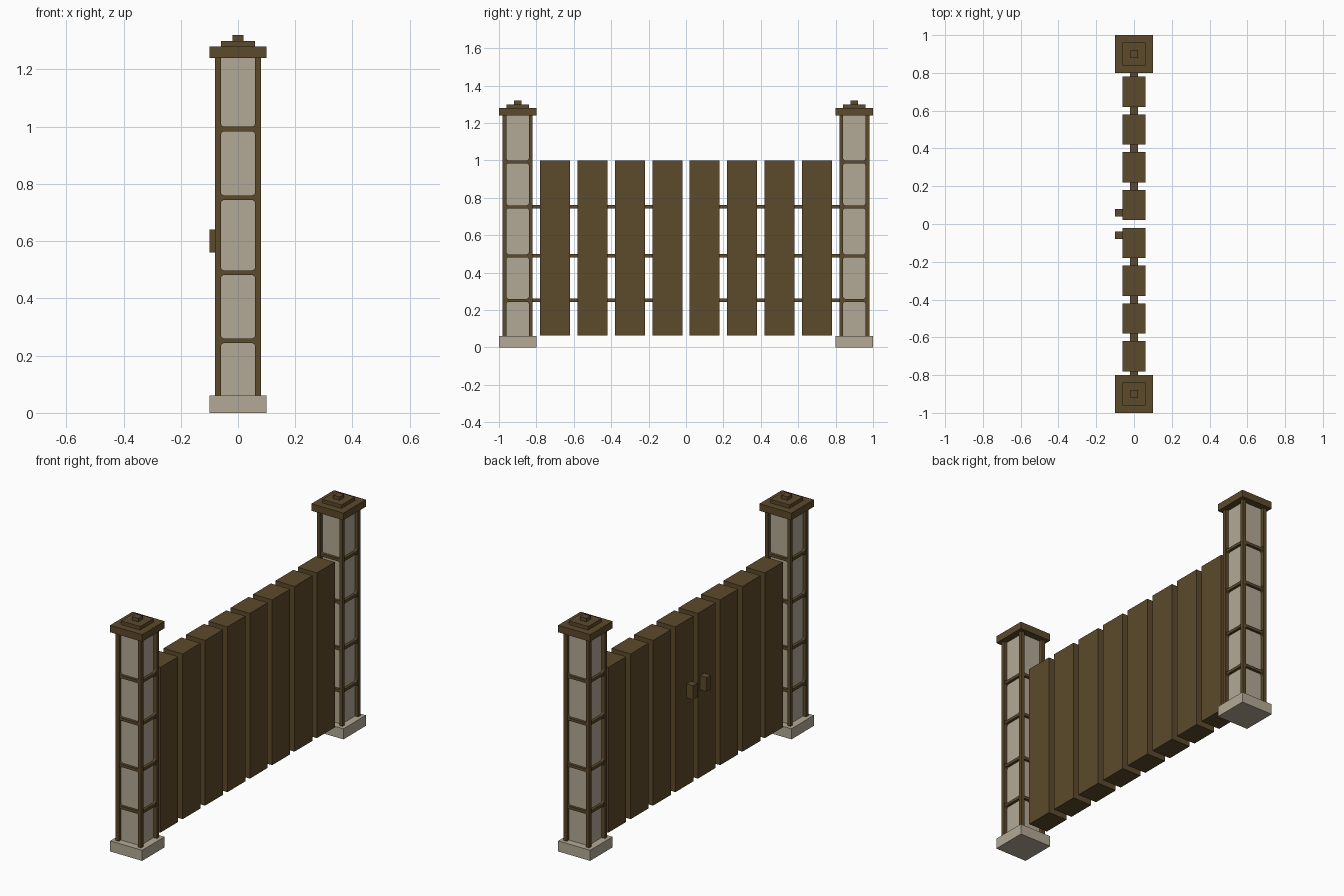
import bpy, bmesh
from mathutils import Matrix, Vector
from math import pi

if "Cube" in bpy.data.objects:
    bpy.data.objects.remove(bpy.data.objects["Cube"])


def material(name, rgb):
    m = bpy.data.materials.new(name)
    m.diffuse_color = (*rgb, 1)
    m.use_nodes = True
    m.node_tree.nodes["Principled BSDF"].inputs["Base Color"].default_value = m.diffuse_color
    return m


WOOD = material("brown wood", (0.107, 0.068, 0.025))
STONE = material("pale stone", (0.45, 0.40, 0.305))


def finish(name, bm, mat):
    bmesh.ops.recalc_face_normals(bm, faces=bm.faces)
    me = bpy.data.meshes.new(name)
    bm.to_mesh(me)
    bm.free()
    me.materials.append(mat)
    ob = bpy.data.objects.new(name, me)
    bpy.context.collection.objects.link(ob)
    return ob


def box(name, x, y, z, mat):
    """Box spanning the (low, high) ranges on each axis."""
    bm = bmesh.new()
    size = [r[1] - r[0] for r in (x, y, z)]
    mid = [(r[0] + r[1]) / 2 for r in (x, y, z)]
    bmesh.ops.create_cube(bm, size=1, matrix=Matrix.Translation(mid) @ Matrix.Diagonal((*size, 1)))
    return finish(name, bm, mat)


def block(name, yc, half, z0, z1, mat):
    return box(name, (-half, half), (yc - half, yc + half), (z0, z1), mat)


def ring(name, yc, z):
    """Four cross bars with flared ends, one per side of a pillar."""
    half_profile = [(-.06, .018), (-.057, .012), (-.05, .008), (.05, .008), (.057, .012), (.06, .018)]
    profile = half_profile + [(u, -v) for u, v in reversed(half_profile)]
    bm = bmesh.new()
    for k in range(4):
        turn = Matrix.Translation((0, yc, z)) @ Matrix.Rotation(k * pi / 2, 4, 'Z')
        face = bm.faces.new([bm.verts.new(turn @ Vector((u, -.075, v))) for u, v in profile])
        ext = bmesh.ops.extrude_face_region(bm, geom=[face], use_keep_orig=True)
        verts = [g for g in ext["geom"] if isinstance(g, bmesh.types.BMVert)]
        inward = turn.to_3x3() @ Vector((0, .017, 0))
        bmesh.ops.translate(bm, verts=verts, vec=inward)
    return finish(name, bm, WOOD)


for s, side in ((-1, "left"), (1, "right")):
    yc = s * 0.9
    # Pillar: stone foot and core, stepped wooden cap
    block(f"{side}_pillar_foot", yc, 0.10, 0, 0.06, STONE)
    block(f"{side}_pillar_panels", yc, 0.06, 0.06, 1.24, STONE)
    block(f"{side}_pillar_cap", yc, 0.10, 1.24, 1.28, WOOD)
    block(f"{side}_cap_step", yc, 0.06, 1.28, 1.30, WOOD)
    block(f"{side}_cap_knob", yc, 0.02, 1.30, 1.32, WOOD)
    # Corner posts and cross bars of the pillar frame
    for i in (-1, 1):
        for j in (-1, 1):
            x, y = i * 0.07, yc + j * 0.07
            box(f"{side}_corner_post", (x - .01, x + .01), (y - .01, y + .01), (0.06, 1.24), WOOD)
    for z in (0.252, 0.49, 0.752, 0.992):
        ring(f"{side}_cross_bars", yc, z)
    # Gate leaf: four thick boards joined by three rails
    for k in range(4):
        y = s * (0.1 + 0.2 * k)
        box(f"{side}_gate_board", (-.06, .06), (y - .08, y + .08), (0.065, 1.0), WOOD)
    for z in (0.252, 0.49, 0.752):
        box(f"{side}_gate_rail", (-.02, .02), sorted((s * .1, s * .83)), (z - .01, z + .01), WOOD)
    # Handle on one face of the gate
    box(f"{side}_handle", (-.10, -.06), sorted((s * .04, s * .08)), (0.56, 0.64), WOOD)
